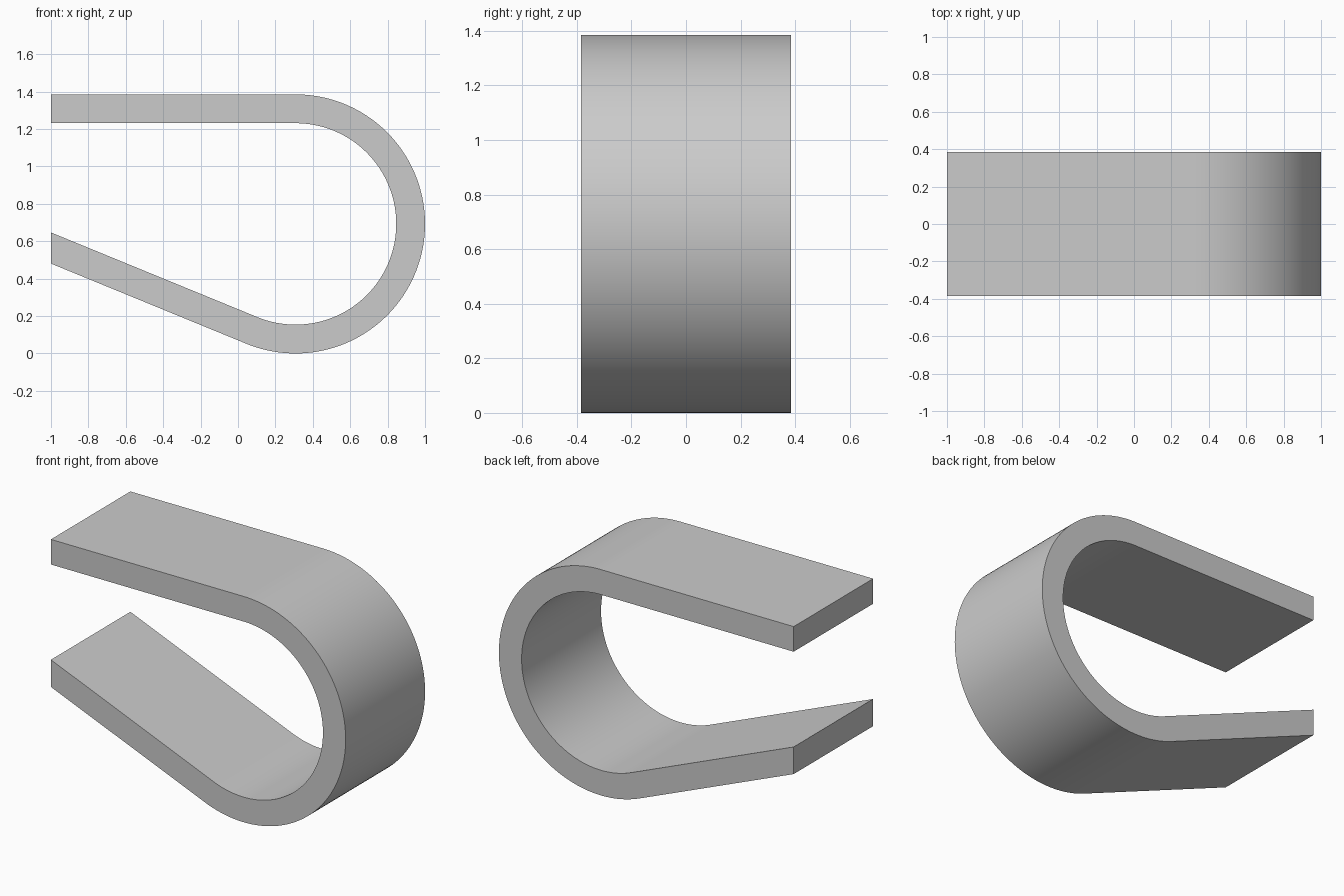
import bpy, bmesh
from math import sin, cos, tan, radians

cube = bpy.data.objects.get("Cube")
if cube:
    bpy.data.objects.remove(cube)

OUTER, INNER = 0.6925, 0.5385   # bend radii
CX, CZ = 0.3075, 0.6925         # bend centre
SLOPE = radians(22.3)           # lower arm angle
HALF_WIDTH, END_X, STEPS = 0.385, -1.0, 96


def edge_path(r):
    """One side of the strip: flat arm, round bend, sloping arm."""
    sweep = radians(180) + SLOPE
    arc = [(CX + r * sin(sweep * i / STEPS), CZ + r * cos(sweep * i / STEPS))
           for i in range(STEPS + 1)]
    x, z = arc[-1]
    return [(END_X, CZ + r)] + arc + [(END_X, z + (x - END_X) * tan(SLOPE))]


# Side profile as a strip of quads, extruded across the width
bm = bmesh.new()
rows = [[bm.verts.new((x, -HALF_WIDTH, z)) for x, z in edge_path(r)]
        for r in (OUTER, INNER)]
outer, inner = rows
for i in range(len(outer) - 1):
    bm.faces.new((outer[i], outer[i + 1], inner[i + 1], inner[i]))
side = bmesh.ops.extrude_face_region(bm, geom=bm.faces[:])
moved = [g for g in side["geom"] if isinstance(g, bmesh.types.BMVert)]
bmesh.ops.translate(bm, verts=moved, vec=(0, 2 * HALF_WIDTH, 0))
bmesh.ops.recalc_face_normals(bm, faces=bm.faces[:])

mesh = bpy.data.meshes.new("bent_strip")
bm.to_mesh(mesh)
bm.free()
strip = bpy.data.objects.new("bent_strip", mesh)
bpy.context.collection.objects.link(strip)

# Plain grey material
grey = bpy.data.materials.new("light_grey")
grey.use_nodes = True
colour = (0.6, 0.6, 0.6, 1)
grey.diffuse_color = colour
grey.node_tree.nodes["Principled BSDF"].inputs["Base Color"].default_value = colour
mesh.materials.append(grey)

# Smooth bend with crisp rims
bpy.ops.object.select_all(action="DESELECT")
strip.select_set(True)
bpy.context.view_layer.objects.active = strip
bpy.ops.object.shade_smooth_by_angle(angle=radians(30))
